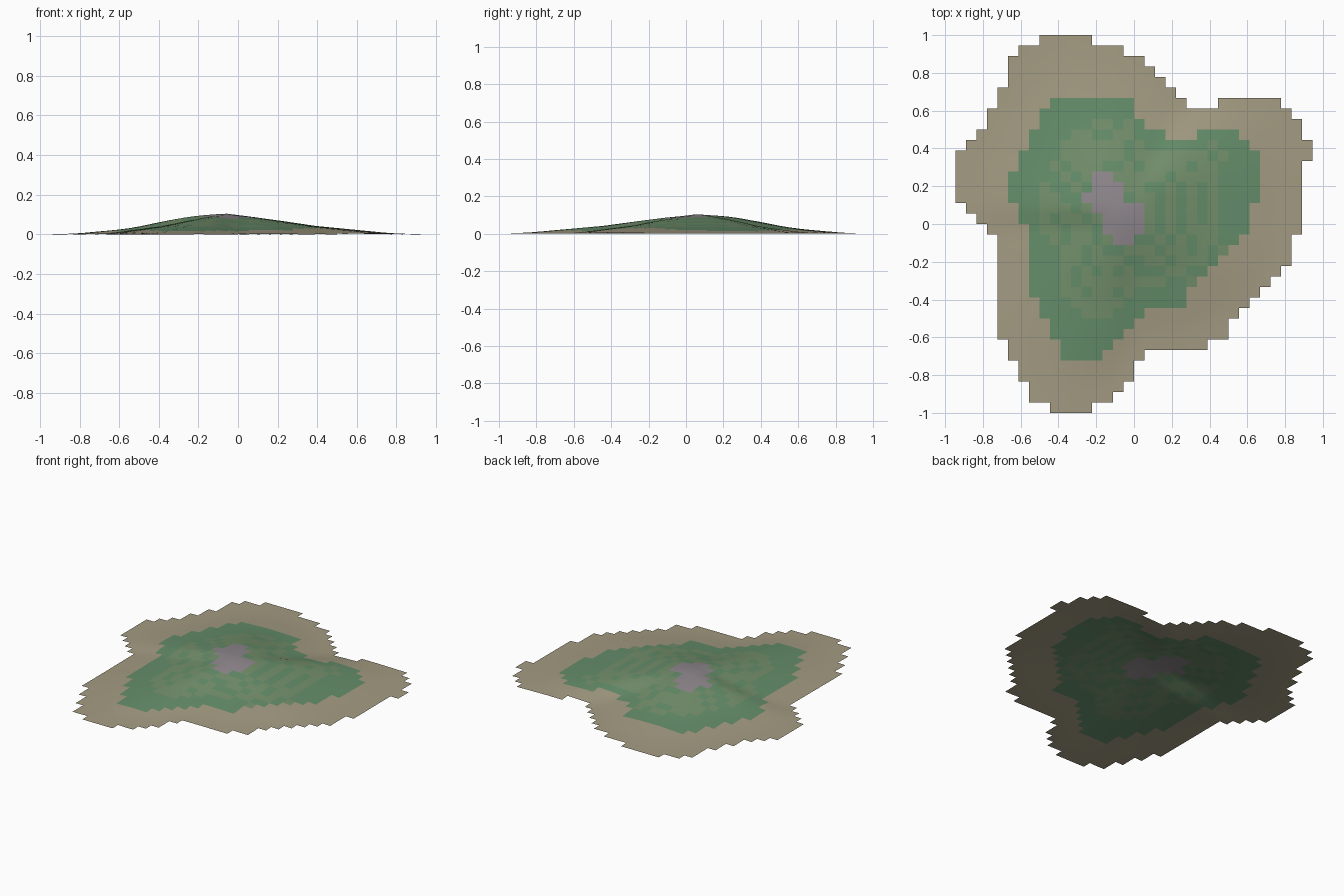
import bpy, bmesh, math

if "Cube" in bpy.data.objects:
    bpy.data.objects.remove(bpy.data.objects["Cube"])

CELL = 2 / 36                 # the land is a patch of square cells
PEAK = (-0.06, 0.05)
TOP = 0.105


def rows(top, left, right):
    """Row index (downwards) -> cell span [left, right)."""
    return {top - i: s for i, s in enumerate(zip(left, right))}


# Cell spans of shore, grass and rocky summit, from the back row to the front
shore = rows(17,
    [-9, -11] + [-12] * 3 + [-13] * 2 + [-14] * 2 + [-15, -16] + [-17] * 5
    + [-16, -15, -14] + [-13] * 10 + [-12] * 2 + [-11] * 2 + [-10] * 2 + [-8],
    [-4, -1, 1, 2, 3, 4, 14, 15, 16, 16, 17, 17] + [16] * 7 + [15] * 3
    + [14, 13, 12, 11, 10, 9, 9, 7, 1, 0, 0, -1, -2, -4])
grass = rows(11,
    [-8, -9, -9, -10, -10, -11, -11, -12, -12, -12, -11, -11] + [-10] * 7
    + [-9, -9, -8, -8, -7, -7],
    [0, 0, 1, 10, 11] + [12] * 5 + [11] * 3
    + [10, 9, 8, 7, 6, 5, 5, 1, 0, -1, -2, -3])
summit = rows(4, [-4, -4, -5, -4, -3, -3, -2], [-2, -1, -1, 1, 1, 1, 0])


def inside(zone, i, j):
    return j in zone and zone[j][0] <= i < zone[j][1]


def interp(pts, x):
    for (a, fa), (b, fb) in zip(pts, pts[1:]):
        if x <= b:
            return fa + (fb - fa) * max(0, x - a) / (b - a)
    return pts[-1][1]


# Shore radius by angle, and the steep and rounded slope profiles
radius = [(-180, .74), (-170, .69), (-150, .77), (-130, .95), (-110, 1.11),
          (-100, 1.06), (-82, .73), (-60, .82), (-45, .85), (-25, .96),
          (0, .95), (34, 1.06), (45, .98), (62, .67), (90, .88), (107, .99),
          (125, .95), (150, .88), (170, .9), (180, .86)]
steep = [(0, 1), (.15, .82), (.27, .67), (.47, .4), (.67, .22), (.85, .06), (1, 0)]
rounded = [(0, 1), (.16, .9), (.27, .77), (.38, .58), (.5, .37), (.58, .26),
           (.67, .18), (.85, .04), (1, 0)]
blend = [(-180, 0), (20, 0), (80, 1), (180, 1)]


def height(x, y):
    dx, dy = x - PEAK[0], y - PEAK[1]
    ang = math.degrees(math.atan2(dy, dx))
    t = math.hypot(dx, dy) / interp(radius, ang)
    w = interp(blend, ang)
    return TOP * (interp(steep, t) * (1 - w) + interp(rounded, t) * w)


def material(name, rgb):
    m = bpy.data.materials.new(name)
    m.diffuse_color = (*rgb, 1)
    m.use_nodes = True
    m.node_tree.nodes["Principled BSDF"].inputs["Base Color"].default_value = m.diffuse_color
    return m


# Island terrain: one open sheet, coloured cell by cell
bm = bmesh.new()
verts = {}


def vert(i, j):
    if (i, j) not in verts:
        x, y = i * CELL, j * CELL
        verts[i, j] = bm.verts.new((x, y, height(x, y)))
    return verts[i, j]


for j, (left, right) in shore.items():
    for i in range(left, right):
        if j == 11 and 5 <= i < 8:            # notch between two lobes
            continue
        f = bm.faces.new([vert(i, j), vert(i + 1, j),
                          vert(i + 1, j + 1), vert(i, j + 1)])
        f.smooth = True
        notch = j == 8 and 3 <= i < 6
        if inside(summit, i, j):
            f.material_index = 3
        elif inside(grass, i, j) and not notch:
            # faint contour bands in the grass
            z = f.calc_center_median().z
            f.material_index = 1 if z < .03 or math.sin(z * 420) > .3 else 2

mesh = bpy.data.meshes.new("island_terrain")
bm.to_mesh(mesh)
bm.free()
for m in (material("sand", (.37, .33, .225)),
          material("grass", (.13, .27, .145)),
          material("dry_grass", (.175, .28, .15)),
          material("rock", (.28, .25, .27))):
    mesh.materials.append(m)
island = bpy.data.objects.new("island_terrain", mesh)
bpy.context.collection.objects.link(island)
